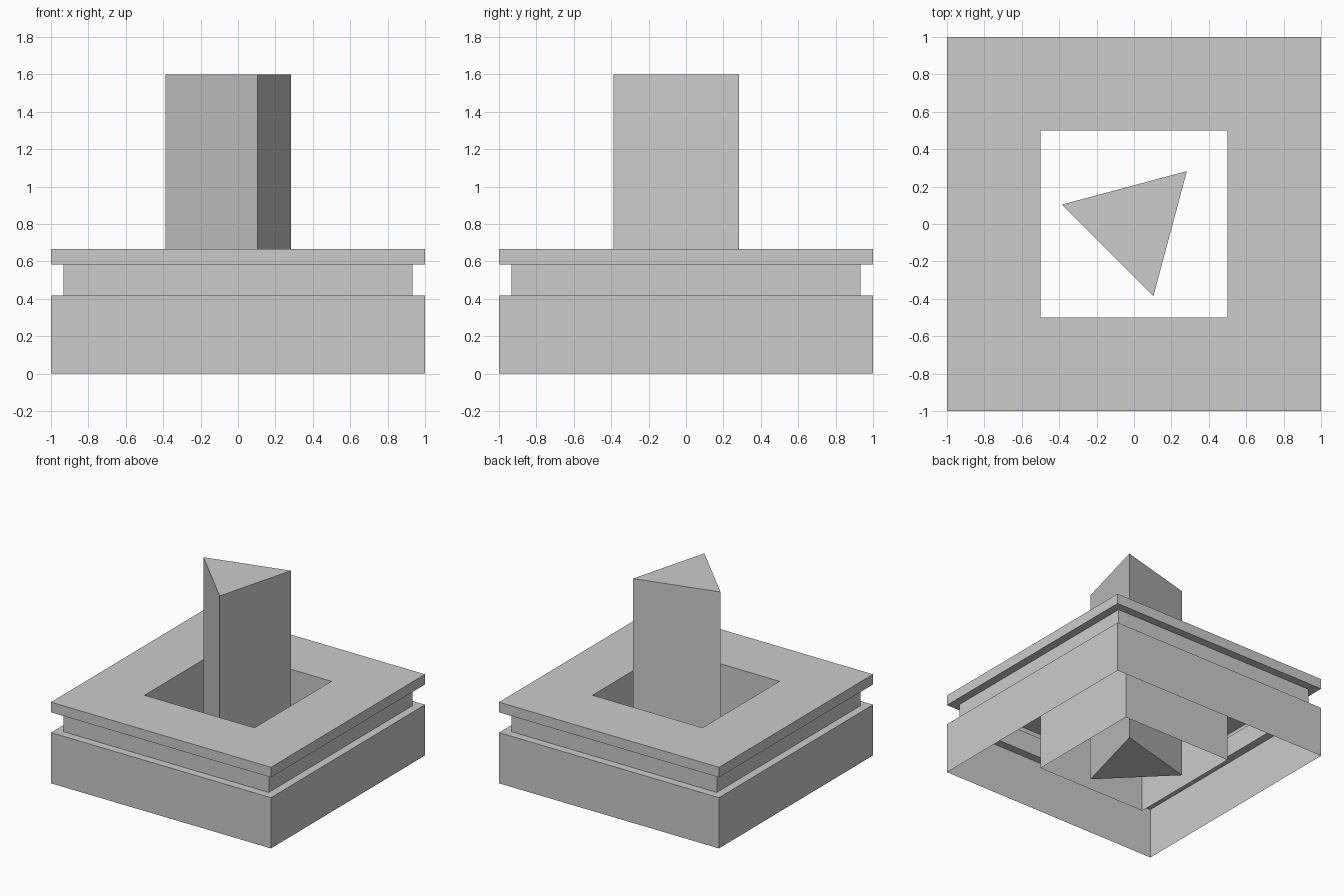
import bpy, bmesh, math

if "Cube" in bpy.data.objects:
    bpy.data.objects.remove(bpy.data.objects["Cube"])


def square_shell(name, profile):
    """Sweep a (half width, height) profile around a square, as an open thin shell."""
    bm = bmesh.new()
    rings = [[bm.verts.new((sx * h, sy * h, z))
              for sx, sy in ((-1, -1), (1, -1), (1, 1), (-1, 1))]
             for h, z in profile]
    for low, high in zip(rings, rings[1:]):
        for i in range(4):
            j = (i + 1) % 4
            bm.faces.new((low[i], low[j], high[j], high[i]))
    mesh = bpy.data.meshes.new(name)
    bm.to_mesh(mesh)
    bm.free()
    obj = bpy.data.objects.new(name, mesh)
    bpy.context.collection.objects.link(obj)
    return obj


# Base: outer skirt, recessed groove, top plate, then the square well down to the floor.
# It is hollow and open underneath.
square_shell("base_shell", [
    (1.0, 0.0), (1.0, 0.4167),
    (0.9333, 0.4167), (0.9333, 0.5833),
    (1.0, 0.5833), (1.0, 0.6667),
    (0.5, 0.6667), (0.5, 0.0),
])

# Triangular post standing free in the well
height = 1.6
bpy.ops.mesh.primitive_cylinder_add(vertices=3, radius=0.4, depth=height,
                                    location=(0, 0, height / 2),
                                    rotation=(0, 0, math.radians(-45)))
bpy.context.object.name = "triangular_post"
